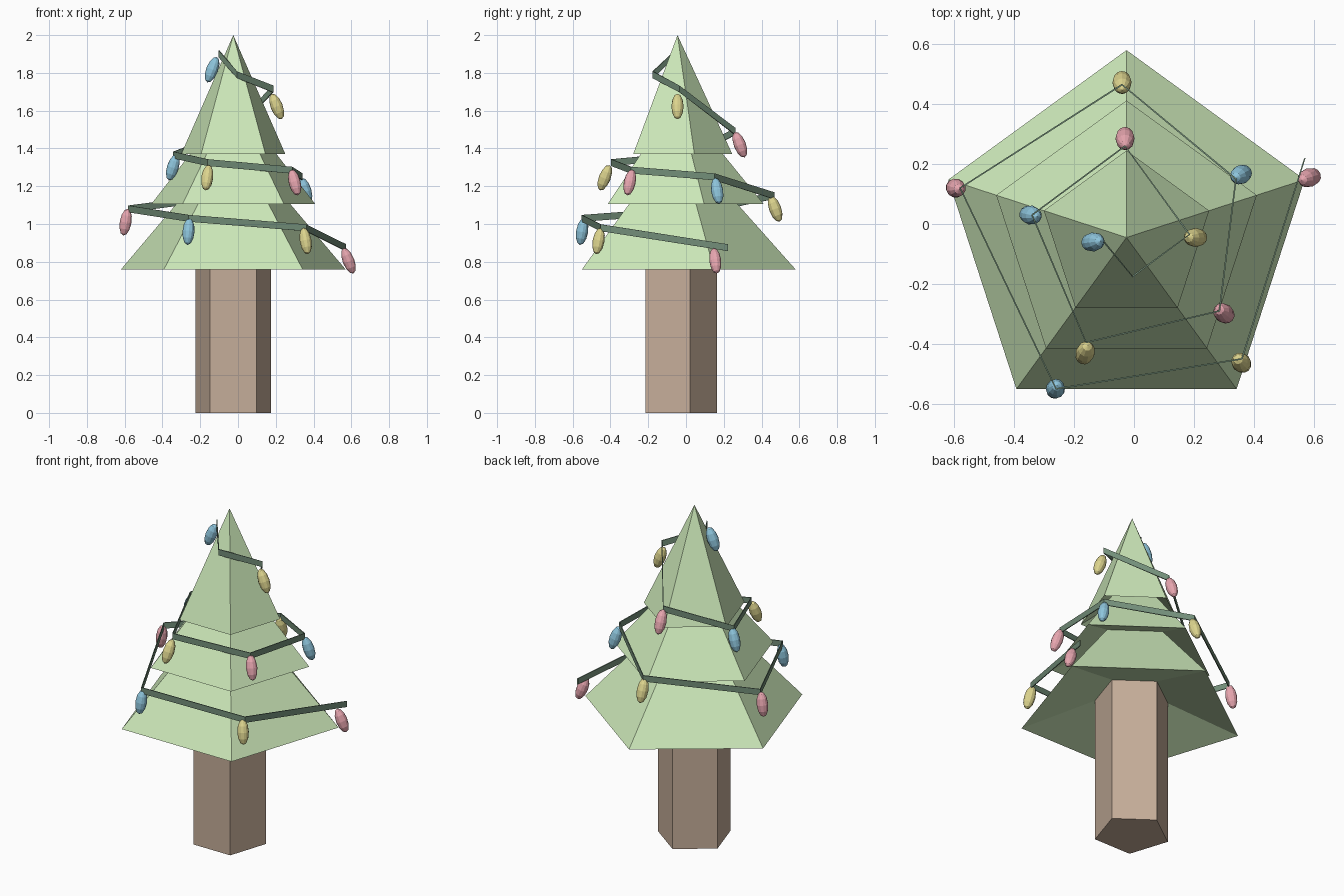
import bpy, bmesh, math
from mathutils import Vector, Matrix

if "Cube" in bpy.data.objects:
    bpy.data.objects.remove(bpy.data.objects["Cube"])

CX, CY = -0.025, -0.045   # tree axis


def material(name, rgb):
    m = bpy.data.materials.new(name)
    m.diffuse_color = (*rgb, 1)
    m.use_nodes = True
    m.node_tree.nodes["Principled BSDF"].inputs["Base Color"].default_value = m.diffuse_color
    return m


def add_object(name, bm, mat):
    bmesh.ops.recalc_face_normals(bm, faces=bm.faces[:])
    me = bpy.data.meshes.new(name)
    bm.to_mesh(me)
    bm.free()
    ob = bpy.data.objects.new(name, me)
    me.materials.append(mat)
    bpy.context.collection.objects.link(ob)
    return ob


def pentagon_lathe(name, profile, mat):
    """Turn an (r, z) profile into a five-sided solid, one corner to the back."""
    bm = bmesh.new()
    rings = []
    for r, z in profile:
        rings.append([bm.verts.new((CX + r * math.cos(math.pi / 2 + i * math.tau / 5),
                                    CY + r * math.sin(math.pi / 2 + i * math.tau / 5), z))
                      for i in range(5)])
    for a, b in zip(rings, rings[1:]):
        for i in range(5):
            j = (i + 1) % 5
            bm.faces.new((a[i], a[j], b[j], b[i]))
    bm.faces.new(rings[0])
    bm.faces.new(rings[-1])
    bmesh.ops.remove_doubles(bm, verts=bm.verts[:], dist=1e-4)
    return add_object(name, bm, mat)


green = material("foliage_green", (0.60, 0.80, 0.48))
brown = material("trunk_brown", (0.56, 0.42, 0.32))
cord = material("garland_green", (0.17, 0.27, 0.19))
lamps = {"pink": material("pink", (0.80, 0.38, 0.43)),
         "yellow": material("yellow", (0.72, 0.66, 0.27)),
         "blue": material("blue", (0.27, 0.56, 0.72))}

# Trunk and three tiers with hollowed undersides
pentagon_lathe("trunk", [(0.21, 0), (0.21, 0.90)], brown)
pentagon_lathe("foliage", [(0.20, 0.88), (0.625, 0.76), (0.26, 1.17), (0.457, 1.105),
                           (0.20, 1.42), (0.29, 1.37), (0.00001, 2.0)], green)

# Garland: thin upright ribbon winding up the tree
path = [(0.57, 0.22, 0.875), (0.36, -0.45, 0.98), (-0.26, -0.55, 1.03), (-0.58, 0.12, 1.08),
        (-0.04, 0.465, 1.15), (0.34, 0.15, 1.25), (0.285, -0.29, 1.285), (-0.16, -0.395, 1.325),
        (-0.34, 0.03, 1.365), (-0.03, 0.26, 1.49), (0.185, -0.035, 1.715),
        (-0.005, -0.175, 1.79), (-0.10, -0.06, 1.90)]
bm = bmesh.new()
sections = []
for p in path:
    out = Vector((p[0] - CX, p[1] - CY, 0)).normalized() * 0.003
    c, up = Vector(p), Vector((0, 0, 0.018))
    sections.append([bm.verts.new(c + s * out + t * up)
                     for s, t in ((-1, -1), (1, -1), (1, 1), (-1, 1))])
for a, b in zip(sections, sections[1:]):
    for i in range(4):
        j = (i + 1) % 4
        bm.faces.new((a[i], a[j], b[j], b[i]))
bm.faces.new(sections[0])
bm.faces.new(sections[-1])
add_object("garland", bm, cord)

# Bulbs: long ellipsoids (x, y, z, tilt in degrees), lower end leaning outward
bulbs = [(0.585, 0.155, 0.805, 22), (0.358, -0.463, 0.91, 14), (-0.262, -0.55, 0.96, 10),
         (-0.595, 0.12, 1.01, 10), (-0.04, 0.472, 1.08, 20), (0.357, 0.165, 1.175, 18),
         (0.30, -0.298, 1.22, 18), (-0.163, -0.43, 1.245, 22), (-0.345, 0.03, 1.30, 18),
         (-0.03, 0.285, 1.42, 21), (0.205, -0.045, 1.622, 21), (-0.137, -0.06, 1.817, 21)]
colours = ("pink", "yellow", "blue")
for i, (x, y, z, tilt) in enumerate(bulbs):
    col = colours[i % 3]
    out = math.pi + math.atan2(y - CY, x - CX)
    bm = bmesh.new()
    bmesh.ops.create_uvsphere(bm, u_segments=12, v_segments=6, radius=1)
    bm.transform(Matrix.Translation((x, y, z)) @ Matrix.Rotation(out, 4, 'Z')
                 @ Matrix.Rotation(math.radians(tilt), 4, 'Y')
                 @ Matrix.Diagonal((0.032, 0.032, 0.072, 1)))
    add_object(f"{col}_bulb_{i + 1}", bm, lamps[col])
